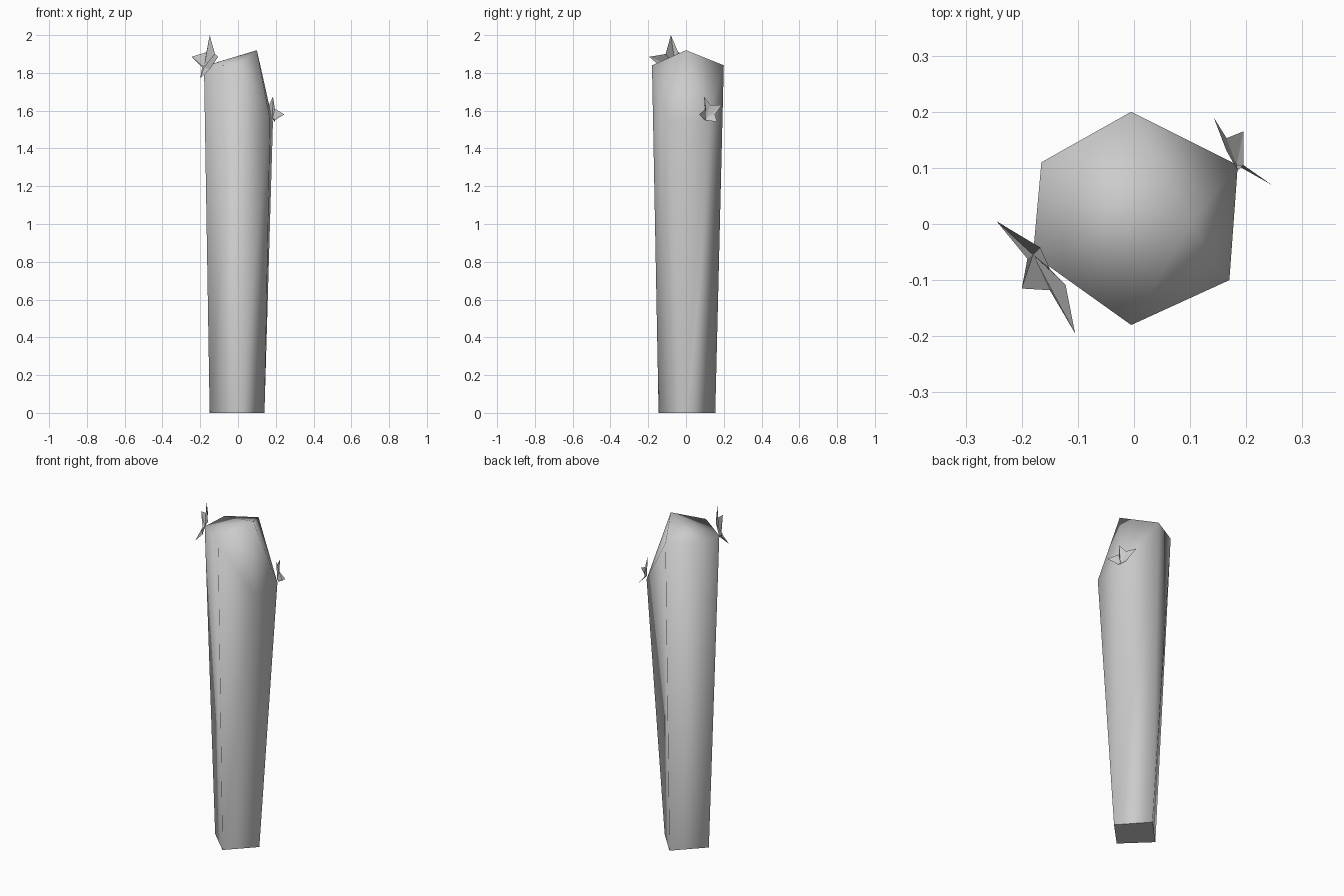
import bpy, bmesh

if "Cube" in bpy.data.objects:
    bpy.data.objects.remove(bpy.data.objects["Cube"])

def make(name, verts, faces, smooth=False, sharp_face=None):
    me = bpy.data.meshes.new(name)
    bm = bmesh.new()
    vs = [bm.verts.new(v) for v in verts]
    fs = [bm.faces.new([vs[i] for i in f]) for f in faces]
    if smooth:
        bmesh.ops.recalc_face_normals(bm, faces=bm.faces)
    for f in fs:
        f.smooth = smooth
    if sharp_face is not None:
        for e in fs[sharp_face].edges:
            e.smooth = False
    bm.to_mesh(me)
    bm.free()
    ob = bpy.data.objects.new(name, me)
    bpy.context.collection.objects.link(ob)
    return ob

# Stem: four-sided foot widening to a six-sided shoulder with a slanted tip
foot = [(-.15, 0, 0), (0, -.145, 0), (.14, 0, 0), (0, .155, 0)]
shoulder = [(-.165, .11, 1.84), (-.18, -.055, 1.835), (-.005, -.18, 1.84),
            (.17, -.1, 1.55), (.185, .105, 1.54), (-.005, .2, 1.84)]
tip = [(.1, 0, 1.92)]
sides = [(0, 5, 4), (0, 1, 6, 5), (1, 2, 7, 6), (2, 8, 7), (2, 3, 9, 8), (3, 0, 4, 9)]
cap = [(4 + i, 4 + (i + 1) % 6, 10) for i in range(6)]
make("stem", foot + shoulder + tip, [(3, 2, 1, 0)] + sides + cap, True, 0)

# Flowers: four pointed petals folded around a centre
def flower(name, centre, petals, notches):
    verts = [centre] + petals + notches
    faces = []
    for i in range(4):
        faces += [(0, 5 + (i - 1) % 4, 1 + i), (0, 1 + i, 5 + i)]
    make(name, verts, faces)

flower("upper_flower", (-.18, -.055, 1.83),
       [(-.245, .005, 1.885), (-.15, -.08, 2.0), (-.105, -.195, 1.885), (-.2, -.115, 1.77)],
       [(-.167, -.042, 1.91), (-.122, -.108, 1.9), (-.15, -.118, 1.82), (-.19, -.062, 1.83)])

flower("lower_flower", (.183, .105, 1.56),
       [(.245, .07, 1.58), (.185, .095, 1.675), (.142, .19, 1.63), (.195, .165, 1.54)],
       [(.195, .105, 1.61), (.165, .13, 1.63), (.165, .153, 1.58), (.195, .1, 1.55)])
